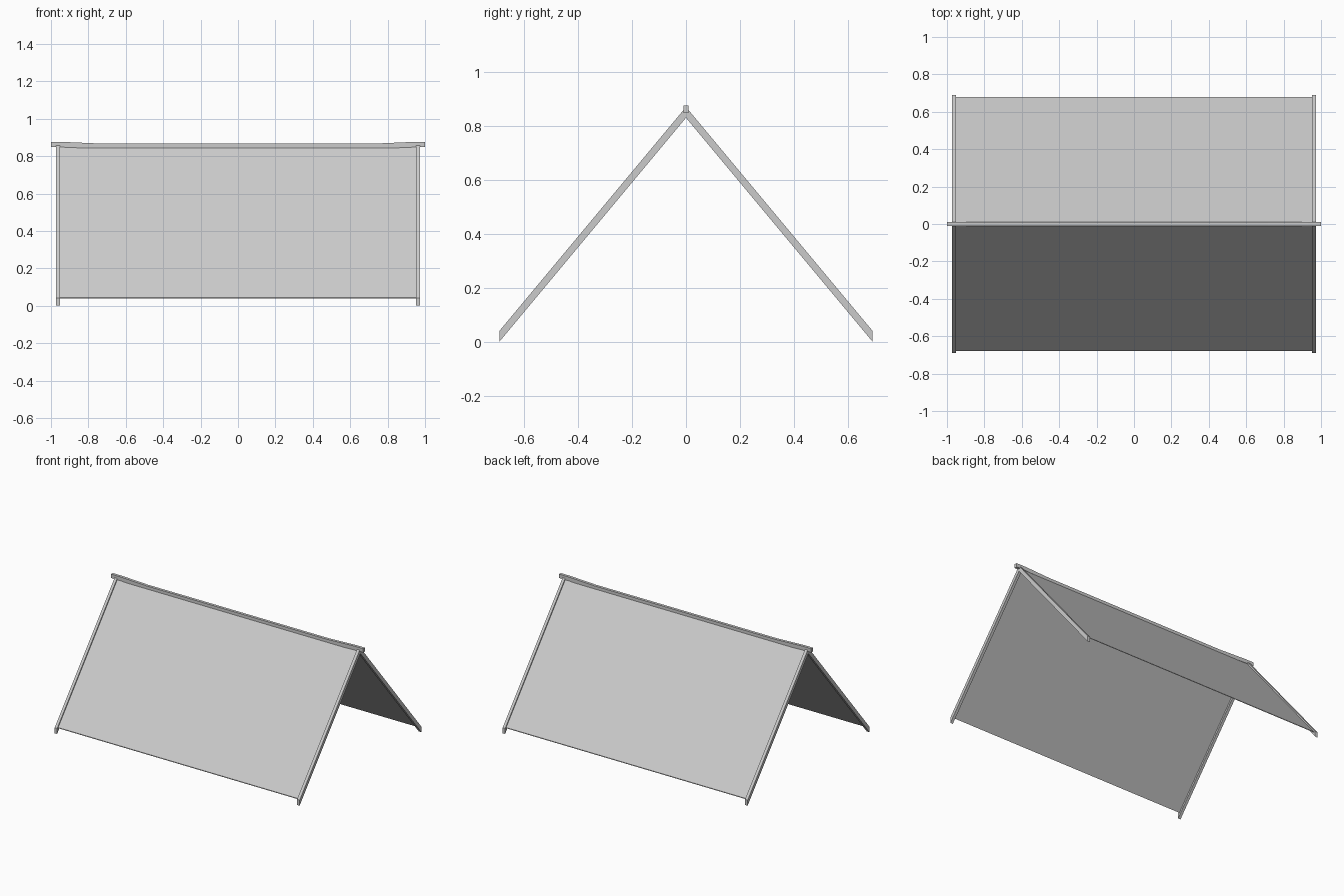
import bpy
import bmesh

cube = bpy.data.objects.get("Cube")
if cube:
    bpy.data.objects.remove(cube, do_unlink=True)


def flat_material(name, value):
    mat = bpy.data.materials.new(name)
    mat.use_nodes = True
    colour = (value, value, value, 1)
    mat.diffuse_color = colour
    mat.node_tree.nodes["Principled BSDF"].inputs["Base Color"].default_value = colour
    return mat


light_grey = flat_material("light grey", 0.6)


def extrude_along_x(name, profile, x0, x1, mat):
    """Solid with a (y, z) profile running from x0 to x1."""
    bm = bmesh.new()
    face = bm.faces.new([bm.verts.new((x0, y, z)) for y, z in profile])
    new = bmesh.ops.extrude_face_region(bm, geom=[face])["geom"]
    verts = [v for v in new if isinstance(v, bmesh.types.BMVert)]
    bmesh.ops.translate(bm, verts=verts, vec=(x1 - x0, 0, 0))
    bmesh.ops.recalc_face_normals(bm, faces=bm.faces)
    mesh = bpy.data.meshes.new(name)
    bm.to_mesh(mesh)
    bm.free()
    mesh.materials.append(mat)
    obj = bpy.data.objects.new(name, mesh)
    bpy.context.collection.objects.link(obj)
    return obj


FOOT_Y, FOOT_Z, APEX_Z = 0.69, 0.042, 0.87
POLE_DEPTH = 0.04
SLOPE = (APEX_Z - FOOT_Z) / FOOT_Y


def slanted_profile(side, y_out, drop, depth):
    """Sloping strip with plumb-cut ends, set below the slope line by drop."""
    top, low = APEX_Z - drop, APEX_Z - drop - SLOPE * y_out
    return [(0, top), (side * y_out, low),
            (side * y_out, low - depth), (0, top - depth)]


for label, side in (("front", -1), ("back", 1)):
    # Slanted poles at both ends
    for end, x in (("right", -0.962), ("left", 0.962)):
        extrude_along_x(f"{label}_{end}_pole",
                        slanted_profile(side, FOOT_Y, 0, POLE_DEPTH),
                        x - 0.01, x + 0.01, light_grey)
    # Cloth sheet held between the poles
    extrude_along_x(f"{label}_sheet",
                    slanted_profile(side, 0.678, 0.013, 0.005),
                    -0.965, 0.965, light_grey)

# Ridge pole, sagging slightly between its raised ends
W, LOW, HIGH, SAG = 0.01, 0.848, 0.876, 0.009
stations = [(-1, 0), (-0.93, 0), (-0.72, SAG), (0.72, SAG), (0.93, 0), (1, 0)]
bm = bmesh.new()
rings = [[bm.verts.new((x, y, z - sag)) for y, z in
          ((-W, LOW), (W, LOW), (W, HIGH), (-W, HIGH))] for x, sag in stations]
for a, b in zip(rings, rings[1:]):
    for i in range(4):
        j = (i + 1) % 4
        bm.faces.new((a[i], a[j], b[j], b[i]))
bm.faces.new(rings[0])
bm.faces.new(rings[-1])
bmesh.ops.recalc_face_normals(bm, faces=bm.faces)
mesh = bpy.data.meshes.new("ridge_pole")
bm.to_mesh(mesh)
bm.free()
mesh.materials.append(light_grey)
bpy.context.collection.objects.link(bpy.data.objects.new("ridge_pole", mesh))
